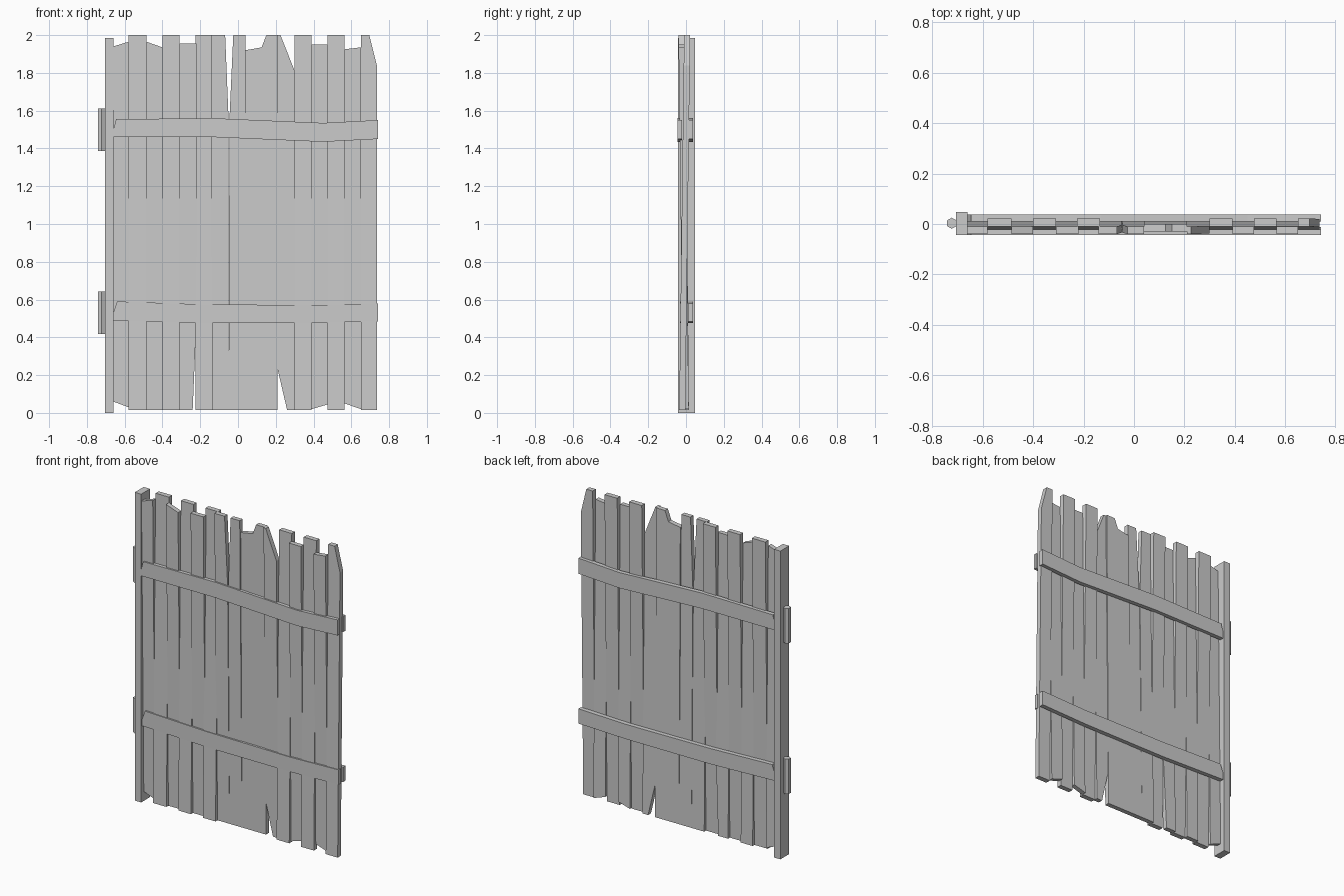
import bpy, bmesh, math

if "Cube" in bpy.data.objects:
    bpy.data.objects.remove(bpy.data.objects["Cube"])

wood = bpy.data.materials.new("plain_grey")
wood.use_nodes = True
grey = (0.6, 0.6, 0.6, 1)
wood.diffuse_color = grey
wood.node_tree.nodes["Principled BSDF"].inputs["Base Color"].default_value = grey


def finish(name, bm):
    bmesh.ops.recalc_face_normals(bm, faces=bm.faces)
    mesh = bpy.data.meshes.new(name)
    bm.to_mesh(mesh)
    bm.free()
    mesh.materials.append(wood)
    obj = bpy.data.objects.new(name, mesh)
    bpy.context.collection.objects.link(obj)
    return obj


def slab(name, outline, centre, thick):
    """Extrude an x-z outline in y; centre(x, z) gives the mid depth."""
    bm = bmesh.new()
    rings = [[bm.verts.new((x, centre(x, z) + s * thick / 2, z)) for x, z in outline]
             for s in (-1, 1)]
    n = len(outline)
    for ring in rings:
        bm.faces.new(ring)
    for i in range(n):
        j = (i + 1) % n
        bm.faces.new((rings[0][i], rings[0][j], rings[1][j], rings[1][i]))
    return finish(name, bm)


def lean(bottom, top):
    return lambda x, z: bottom + (top - bottom) * z / 2


# Planks weave: one set leans forward at the foot, the other at the top
BACK_TOP = lean(-0.02, 0.006)
FRONT_TOP = lean(0.0, -0.025)
HIGH, LOW = 2.0, 0.015

# Tall square-cut planks
for i, (a, b) in enumerate([(-0.58, -0.485), (-0.40, -0.31), (-0.225, -0.135),
                            (0.30, 0.39), (0.475, 0.565)]):
    slab(f"tall_plank_{i + 1}", [(a, LOW), (b, LOW), (b, HIGH), (a, HIGH)], BACK_TOP, 0.032)

# Shorter planks with slanted ends: x span, top heights, bottom heights
for i, (a, b, t0, t1, b0, b1) in enumerate([
        (-0.66, -0.58, 1.94, 1.965, 0.06, 0.03),
        (-0.485, -0.40, 1.965, 1.935, LOW, LOW),
        (0.39, 0.475, 1.95, 1.95, 0.02, 0.045),
        (0.565, 0.65, 1.925, 1.935, 0.05, 0.02)]):
    slab(f"short_plank_{i + 1}", [(a, b0), (b, b1), (b, t1), (a, t0)], FRONT_TOP, 0.03)

# Broken and split planks
slab("tapered_plank", [(-0.31, LOW), (-0.24, LOW), (-0.22, 0.5), (-0.22, 1.955),
                       (-0.31, 1.955)], FRONT_TOP, 0.03)
slab("split_plank_right", [(-0.14, LOW), (-0.05, LOW), (-0.05, 1.56), (-0.068, HIGH),
                           (-0.14, HIGH)], FRONT_TOP, 0.03)
slab("split_plank_left", [(-0.05, LOW), (0.04, LOW), (0.04, HIGH), (-0.025, HIGH),
                          (-0.045, 1.56)], FRONT_TOP, 0.03)
slab("wide_plank", [(0.04, LOW), (0.21, LOW), (0.21, HIGH), (0.15, HIGH),
                    (0.125, 1.935), (0.04, 1.92)], lean(0.0, -0.015), 0.03)
slab("notched_plank", [(0.26, LOW), (0.30, LOW), (0.30, 1.81), (0.225, HIGH),
                       (0.21, HIGH), (0.21, 0.23)], FRONT_TOP, 0.03)
slab("end_plank", [(0.65, LOW), (0.735, LOW), (0.735, 1.84), (0.695, HIGH),
                   (0.65, HIGH)], BACK_TOP, 0.032)

# Sagging cross braces on both faces
upper = [(-0.66, 1.46), (-0.13, 1.46), (0.1, 1.45), (0.45, 1.435), (0.74, 1.45),
         (0.74, 1.55), (0.45, 1.535), (0.1, 1.55), (-0.13, 1.56), (-0.645, 1.555), (-0.66, 1.5)]
lower = [(-0.66, 0.49), (-0.2, 0.475), (0.4, 0.475), (0.74, 0.485),
         (0.74, 0.58), (0.4, 0.57), (-0.2, 0.575), (-0.64, 0.59), (-0.66, 0.53)]
for level, outline, depth in (("upper", upper, -0.033), ("lower", lower, -0.022)):
    slab(f"{level}_front_brace", outline, lambda x, z, d=depth: d, 0.022)
    slab(f"{level}_back_brace", outline, lambda x, z: 0.024, 0.028)

# Hinge post
slab("hinge_post", [(-0.705, 0), (-0.66, 0), (-0.66, 1.985), (-0.705, 1.985)],
     lambda x, z: 0.002, 0.09)

# Six-sided hinge pins
for level, z in (("lower", 0.53), ("upper", 1.5)):
    bm = bmesh.new()
    bmesh.ops.create_cone(bm, cap_ends=True, segments=6, radius1=0.022, radius2=0.022,
                          depth=0.225)
    bmesh.ops.translate(bm, verts=bm.verts, vec=(-0.722, 0.003, z))
    # Point the corners forwards and backwards
    corners = max(v.co.y for v in bm.verts) - 0.003
    if corners < 0.021:
        for v in bm.verts:
            x, y = v.co.x + 0.722, v.co.y - 0.003
            v.co.x, v.co.y = -0.722 - y, 0.003 + x
    finish(f"{level}_hinge_pin", bm)
